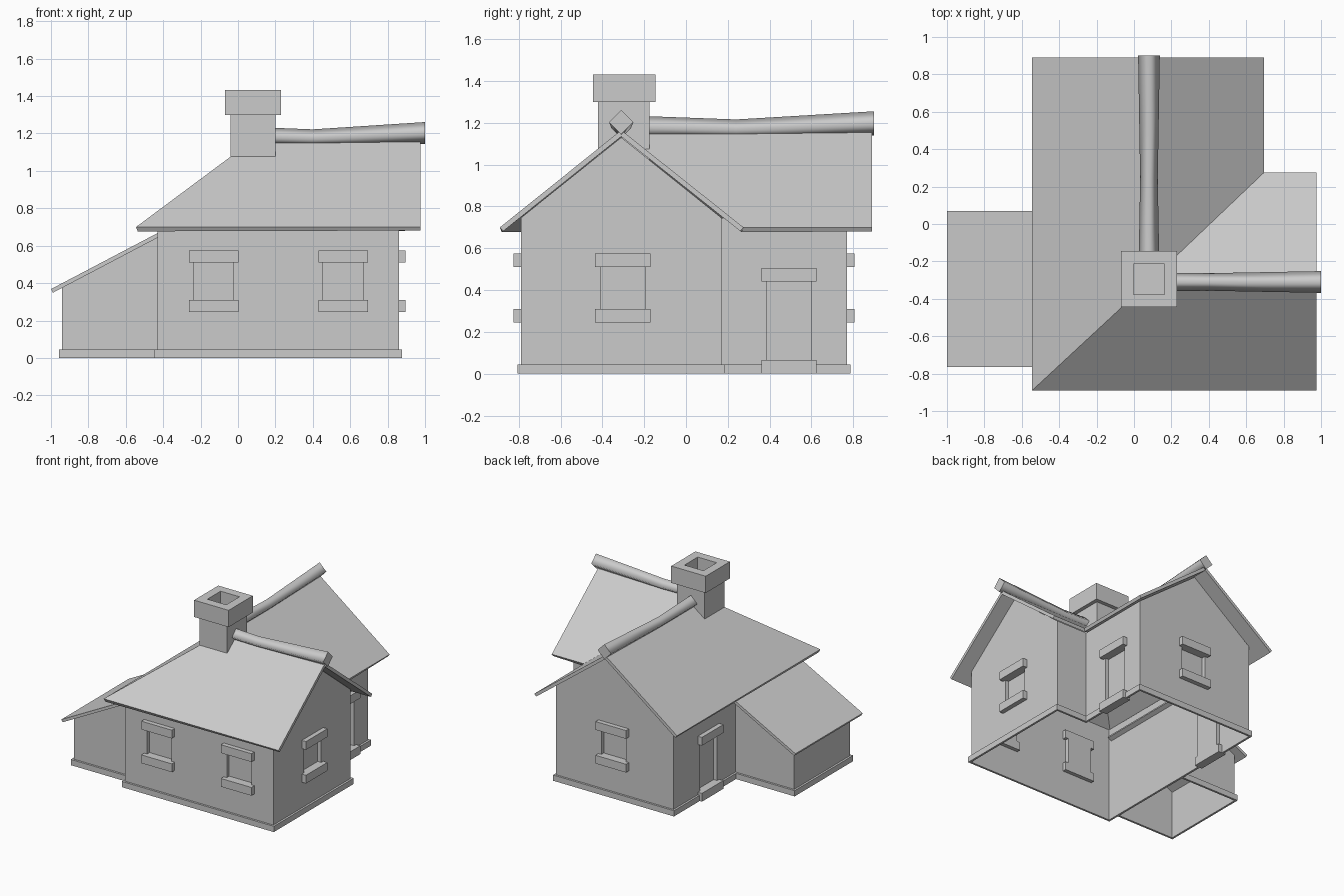
import bpy, bmesh
from math import pi, cos, sin
from mathutils import Matrix, Vector

if "Cube" in bpy.data.objects:
    bpy.data.objects.remove(bpy.data.objects["Cube"])


def make(name, verts, faces, thick=0, offset=-1):
    me = bpy.data.meshes.new(name)
    me.from_pydata(verts, [], faces)
    ob = bpy.data.objects.new(name, me)
    bpy.context.collection.objects.link(ob)
    if thick:
        m = ob.modifiers.new("thickness", 'SOLIDIFY')
        m.thickness, m.offset, m.use_even_offset = thick, offset, True
    return ob


def box(name, lo, hi, mat=Matrix()):
    v = [mat @ Vector((x, y, z)) for x in (lo[0], hi[0]) for y in (lo[1], hi[1]) for z in (lo[2], hi[2])]
    f = [(0, 1, 3, 2), (4, 6, 7, 5), (0, 4, 5, 1), (2, 3, 7, 6), (0, 2, 6, 4), (1, 5, 7, 3)]
    return make(name, v, f)


def skirt(name, pts, closed):
    n = len(pts)
    v = [(x, y, 0) for x, y in pts] + [(x, y, 0.045) for x, y in pts]
    f = [(i, (i + 1) % n, (i + 1) % n + n, i + n) for i in range(n if closed else n - 1)]
    return make(name, v, f, 0.016, 1)


# L-shaped house volume (counter-clockwise footprint)
foot = [(-.43, -.79), (.86, -.79), (.86, .17), (.59, .17), (.59, .77), (-.43, .77)]
verts = [(x, y, 0) for x, y in foot] + [(x, y, .745) for x, y in foot]
verts += [(.86, -.31, 1.13), (.08, .77, 1.13), (.08, -.31, 1.13)]
walls = make("house_walls", verts, [
    (0, 1, 7, 6), (1, 2, 8, 12, 7), (2, 3, 9, 8), (3, 4, 10, 9), (4, 5, 11, 13, 10), (5, 0, 6, 11),
    (6, 7, 12, 14), (8, 9, 14, 12), (9, 10, 13, 14), (11, 6, 14, 13), (5, 4, 3, 2, 1, 0)])

# Windows and doors: x, y, outward angle, is_door
openings = [(-.13, -.79, -pi / 2, 0), (.5625, -.79, -pi / 2, 0), (.86, -.3025, 0, 0),
            (.09, .77, pi / 2, 0), (.59, .4925, 0, 1), (-.43, .335, pi, 1)]
cutters = []
for i, (x, y, a, door) in enumerate(openings):
    mat = Matrix.Translation((x, y, 0)) @ Matrix.Rotation(a, 4, 'Z')
    z = (0, .065, .44, .505) if door else (.245, .31, .51, .575)
    kind = "door" if door else "window"
    box(f"{kind}_sill_{i}", (-.03, -.1325, z[0]), (.036, .1325, z[1]), mat)
    box(f"{kind}_lintel_{i}", (-.03, -.1325, z[2]), (.036, .1325, z[3]), mat)
    cut = box("cutter", (-.03, -.107, z[1] - .02), (.1, .107, z[2] + .02), mat)
    cut.hide_render = True
    cutters.append(cut)
    m = walls.modifiers.new("recess", 'BOOLEAN')
    m.operation, m.solver, m.object = 'DIFFERENCE', 'EXACT', cut

# Apply recesses, then open the shell below and under the roof
dg = bpy.context.evaluated_depsgraph_get()
me = bpy.data.meshes.new_from_object(walls.evaluated_get(dg))
walls.modifiers.clear()
walls.data = me
bm = bmesh.new()
bm.from_mesh(me)
bm.normal_update()
gone = [f for f in bm.faces if abs(f.normal.z) > .3 and
        (f.calc_center_median().z < .001 or max(v.co.z for v in f.verts) > .7)]
bmesh.ops.delete(bm, geom=gone, context='FACES')
bm.to_mesh(me)
bm.free()
for c in cutters:
    bpy.data.objects.remove(c)

skirt("house_base", foot, True)

# Main roof with hip and valley
e, r = .70, 1.165
make("main_roof", [
    (-.545, -.89, e), (.975, -.89, e), (.975, -.31, r), (.08, -.31, r), (.695, .275, e),
    (.975, .275, e), (.08, .89, r), (.695, .89, e), (-.545, .89, e)],
    [(0, 1, 2, 3), (2, 5, 4, 3), (3, 4, 7, 6), (0, 3, 6, 8)], .024)

# Lean-to
lean = [(-.43, 0), (-.94, 0), (-.94, -.695), (-.43, -.695)]
top = [.65, .375, .375, .65]
make("lean_to_walls", [(x, y, 0) for x, y in lean] + [(x, y, h) for (x, y), h in zip(lean, top)],
     [(i, i + 1, i + 5, i + 4) for i in range(3)])
skirt("lean_to_base", lean, False)
make("lean_to_roof", [(-1, -.765, .368), (-.41, -.765, .678), (-.41, .07, .678), (-1, .07, .368)],
     [(0, 1, 2, 3)], .022)

# Chimney with hollow cap
box("chimney_stack", (-.04, -.42, 1.02), (.20, -.175, 1.31))
cap = box("chimney_cap", (-.07, -.445, 1.30), (.23, -.145, 1.432))
bm = bmesh.new()
bm.from_mesh(cap.data)
bmesh.ops.recalc_face_normals(bm, faces=bm.faces)
face = max(bm.faces, key=lambda f: f.calc_center_median().z)
bmesh.ops.inset_region(bm, faces=[face], thickness=.096)
hole = bmesh.ops.extrude_discrete_faces(bm, faces=[face])["faces"][0]
bmesh.ops.translate(bm, verts=hole.verts, vec=(0, 0, -.1))
bm.to_mesh(cap.data)
bm.free()


# Square ridge beams, flared towards the gables
def beam(name, origin, along, side, stations):
    v = []
    for d, z, rad in stations:
        for k in range(4):
            a = k * pi / 2
            v.append(Vector(origin) + Vector(along) * d + Vector(side) * rad * cos(a)
                     + Vector((0, 0, z + rad * sin(a))))
    n = len(stations)
    f = [(4 * i + k, 4 * i + (k + 1) % 4, 4 * i + 4 + (k + 1) % 4, 4 * i + 4 + k)
         for i in range(n - 1) for k in range(4)]
    f += [(3, 2, 1, 0), tuple(range(4 * n - 4, 4 * n))]
    ob = make(name, v, f)
    for p in ob.data.polygons[:-2]:
        p.use_smooth = True
    ob.data.polygons[-1].use_smooth = False
    for ed in ob.data.edges:
        ed.use_edge_sharp = min(ed.vertices) >= 4 * n - 4


beam("ridge_beam_right", (0, -.31, 0), (1, 0, 0), (0, 1, 0),
     [(.12, 1.183, .05), (.40, 1.175, .047), (1.0, 1.203, .058)])
beam("ridge_beam_back", (.08, 0, 0), (0, 1, 0), (-1, 0, 0),
     [(-.25, 1.178, .056), (.24, 1.169, .047), (.9, 1.197, .058)])
